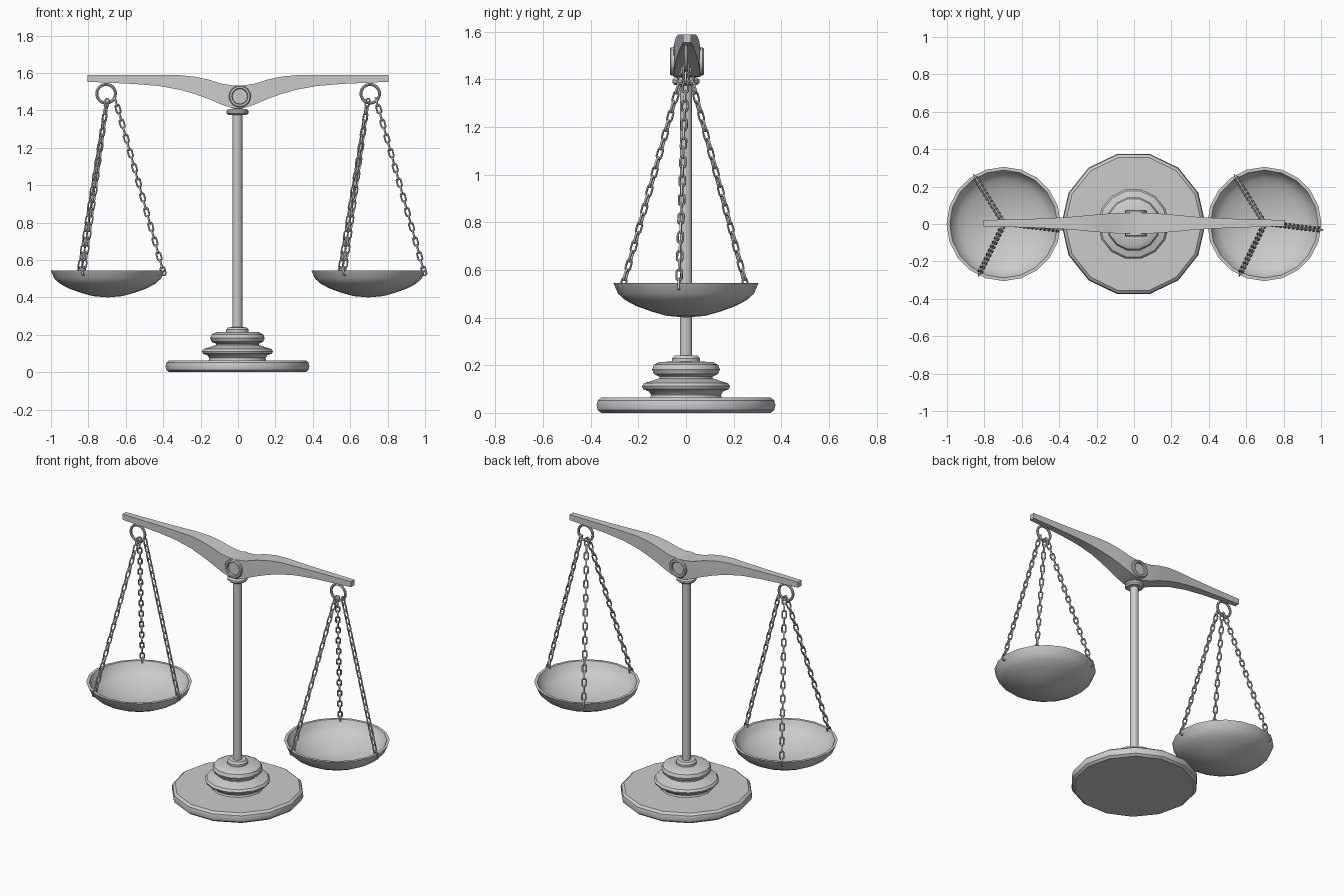
import bpy, bmesh, math
from mathutils import Vector, Matrix

if "Cube" in bpy.data.objects:
    bpy.data.objects.remove(bpy.data.objects["Cube"], do_unlink=True)

metal = bpy.data.materials.new("grey metal")
metal.use_nodes = True
metal.diffuse_color = (0.6, 0.6, 0.6, 1)
metal.node_tree.nodes["Principled BSDF"].inputs["Base Color"].default_value = (0.6, 0.6, 0.6, 1)


def make_object(name, bm, angle=35):
    bmesh.ops.remove_doubles(bm, verts=bm.verts, dist=0.0001)
    bmesh.ops.recalc_face_normals(bm, faces=bm.faces)
    mesh = bpy.data.meshes.new(name)
    bm.to_mesh(mesh)
    bm.free()
    mesh.materials.append(metal)
    ob = bpy.data.objects.new(name, mesh)
    bpy.context.collection.objects.link(ob)
    bpy.ops.object.select_all(action='DESELECT')
    ob.select_set(True)
    bpy.context.view_layer.objects.active = ob
    if angle:
        bpy.ops.object.shade_smooth_by_angle(angle=math.radians(angle))
    return ob


def lathe(name, profile, segments, closed=False):
    """Turn a (radius, height) profile around z."""
    bm = bmesh.new()
    verts = [bm.verts.new((r, 0, z)) for r, z in profile]
    pairs = list(zip(verts, verts[1:] + verts[:1]))
    edges = [bm.edges.new(p) for p in (pairs if closed else pairs[:-1])]
    bmesh.ops.spin(bm, geom=verts + edges, cent=(0, 0, 0), axis=(0, 0, 1),
                   angle=math.tau, steps=segments)
    return make_object(name, bm)


def circle(radius, centre, count):
    return [(centre + radius * math.cos(math.tau * i / count),
             radius * math.sin(math.tau * i / count)) for i in range(count)]


# Stand: foot, turned mouldings, column and collar
foot = lathe("foot", [(0, 0), (.365, 0), (.38, .012), (.385, .032), (.38, .052),
                      (.365, .064), (0, .064)], 14)
moulding = lathe("turned_moulding", [
    (.155, .06), (.15, .075), (.16, .09), (.185, .1), (.19, .112), (.18, .125),
    (.145, .135), (.115, .145), (.115, .152), (.138, .163), (.146, .182),
    (.138, .202), (.115, .214), (.06, .215), (.06, .228), (.05, .24), (0, .242)], 14)
column = lathe("column", [(.026, .23), (.026, 1.39)], 14)
collar = lathe("collar", [(.02, 1.374), (.048, 1.375), (.059, 1.385), (.059, 1.397),
                          (.048, 1.408), (0, 1.41)], 14)
for ob in (foot, moulding, column, collar):
    ob.location.x = -.003

# Beam: cross-sections (x, bottom, top, half depth), mirrored to both sides
half = [(0, 1.41, 1.533, .056), (.03, 1.412, 1.534, .056), (.085, 1.43, 1.542, .055),
        (.16, 1.462, 1.565, .05), (.23, 1.487, 1.58, .044), (.31, 1.51, 1.588, .036),
        (.42, 1.53, 1.588, .029), (.55, 1.541, 1.588, .023), (.805, 1.553, 1.588, .017)]
stations = [(-x, b, t, d) for x, b, t, d in half[:0:-1]] + half
bm = bmesh.new()
loops = [[bm.verts.new((x, y, z)) for y, z in ((-d, b), (d, b), (d, t), (-d, t))]
         for x, b, t, d in stations]
for a, b in zip(loops, loops[1:]):
    for i in range(4):
        j = (i + 1) % 4
        bm.faces.new((a[i], a[j], b[j], b[i]))
bm.faces.new(loops[0])
bm.faces.new(loops[-1])
beam = make_object("beam", bm)
beam.location.y = .004

# Pivot bosses on the front and back of the beam
for name, side in (("front_pivot_ring", -1), ("back_pivot_ring", 1)):
    ring = lathe(name, [(.04, .04), (.04, .066), (.044, .071), (.054, .071),
                        (.059, .066), (.059, .04)], 16, closed=True)
    ring.rotation_euler.x = -side * math.pi / 2
    ring.location = (.01, .004, 1.475)

# Pair of chain links at right angles, repeated along each chain by an array
LINKS, PITCH = 12, .0395


def link_pair():
    bm = bmesh.new()
    for k in range(2):
        turn = Matrix.Rotation(k * math.pi / 2, 3, 'Z')
        rings = []
        for i in range(12):
            a = math.tau * (i + .5) / 12
            out = Vector((math.cos(a), 0, math.sin(a)))
            mid = out * .0115 + Vector((0, 0, math.copysign(.012, out.z) + k * PITCH))
            rings.append([bm.verts.new(turn @ (mid + .0048 * (out * math.cos(b) + Vector((0, math.sin(b), 0)))))
                          for b in (math.tau * j / 6 for j in range(6))])
        for i in range(12):
            p, q = rings[i], rings[(i + 1) % 12]
            for j in range(6):
                m = (j + 1) % 6
                bm.faces.new((p[j], p[m], q[m], q[j]))
    return bm


def chain(name, start, end):
    ob = make_object(name, link_pair(), 60)
    run = Vector(end) - Vector(start)
    ob.location = start
    ob.rotation_euler = run.to_track_quat('Z', 'Y').to_euler()
    arr = ob.modifiers.new("links", 'ARRAY')
    arr.count = LINKS
    arr.use_relative_offset = False
    arr.use_constant_offset = True
    arr.constant_offset_displace = (0, 0, run.length / (LINKS - .5))


# Hanging pans, each with a ring and three chains
for side, cx in (("right", -.697), ("left", .697)):
    hoop = lathe(side + "_hanging_ring", circle(.008, .05, 8), 20, closed=True)
    hoop.rotation_euler.x = math.pi / 2
    hoop.location = (cx + (.01 if cx > 0 else -.008), 0, 1.489)
    pan = lathe(side + "_pan", [
        (0, .4), (.08, .407), (.15, .427), (.21, .449), (.255, .473), (.285, .5),
        (.305, .545), (.288, .545), (.27, .507), (.24, .482), (.2, .462),
        (.14, .44), (.07, .424), (0, .418)], 20)
    pan.location.x = cx
    chain(side + "_outer_chain", (cx + .045, 0, 1.445), (cx + .297, -.03, .54))
    chain(side + "_back_chain", (cx - .005, .012, 1.44), (cx - .152, .25, .54))
    chain(side + "_front_chain", (cx - .005, -.012, 1.44), (cx - .128, -.263, .54))
